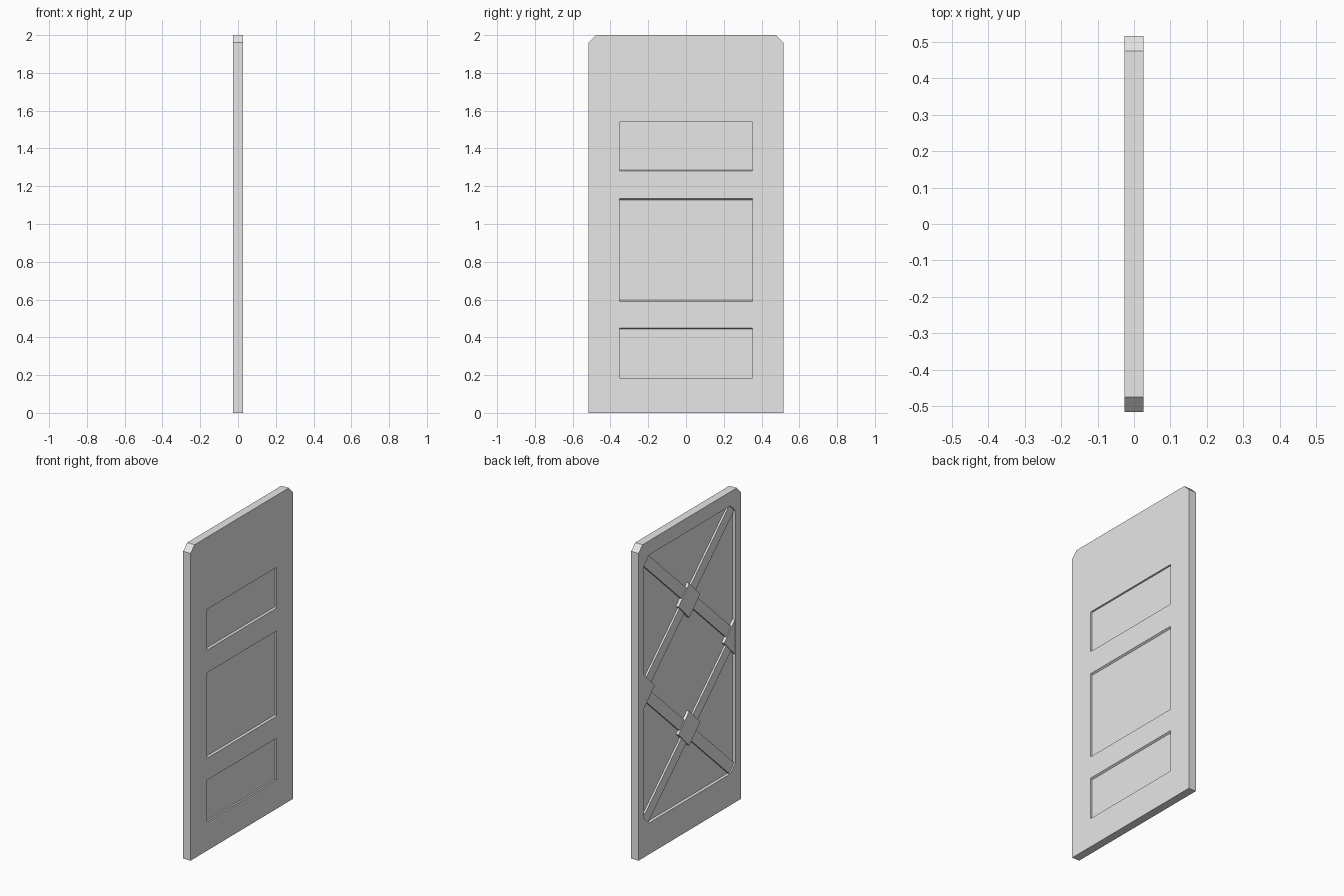
import bpy
import bmesh

cube = bpy.data.objects.get("Cube")
if cube:
    bpy.data.objects.remove(cube, do_unlink=True)

grey = bpy.data.materials.new("light_grey")
grey.use_nodes = True
grey.diffuse_color = (0.8, 0.8, 0.8, 1)
grey.node_tree.nodes["Principled BSDF"].inputs["Base Color"].default_value = (0.8, 0.8, 0.8, 1)


def prism(name, base, offset, material=grey):
    """Closed prism: a polygon swept along an offset vector."""
    bm = bmesh.new()
    face = bm.faces.new([bm.verts.new(p) for p in base])
    swept = bmesh.ops.extrude_face_region(bm, geom=[face])["geom"]
    moved = [g for g in swept if isinstance(g, bmesh.types.BMVert)]
    bmesh.ops.translate(bm, verts=moved, vec=offset)
    bmesh.ops.recalc_face_normals(bm, faces=bm.faces)
    mesh = bpy.data.meshes.new(name)
    bm.to_mesh(mesh)
    bm.free()
    obj = bpy.data.objects.new(name, mesh)
    bpy.context.collection.objects.link(obj)
    if material:
        mesh.materials.append(material)
    return obj


def slab(name, outline, x0, x1, material=grey):
    return prism(name, [(x0, y, z) for y, z in outline], (x1 - x0, 0, 0), material)


def cut(target, cutter):
    mod = target.modifiers.new("cut", "BOOLEAN")
    mod.operation = "DIFFERENCE"
    mod.solver = "EXACT"
    mod.object = cutter
    bpy.context.view_layer.update()
    graph = bpy.context.evaluated_depsgraph_get()
    mesh = bpy.data.meshes.new_from_object(target.evaluated_get(graph))
    target.modifiers.clear()
    target.data = mesh
    bpy.data.objects.remove(cutter, do_unlink=True)


T = 0.026              # half thickness
W = 0.515              # half width
PANEL_W = 0.352        # half width of the outer panels
PANEL_FLOOR = 0.015
RW, RH, MID, CH = 0.46, 0.855, 1.055, 0.05   # inner recess: half sizes, centre, chamfer
FLOOR = -0.006         # inner recess floor

# Door leaf with clipped top corners
door = slab("door_leaf", [(-W, 0), (W, 0), (W, 1.96), (W - 0.04, 2),
                          (0.04 - W, 2), (-W, 1.96)], -T, T)

# Three sunken panels on the outer face, sloped where they meet the cross rails
depth = T - PANEL_FLOOR
for low, high, slope_low, slope_high in ((0.185, 0.45, 0, 1), (0.59, 1.135, 1, 1), (1.28, 1.54, 1, 0)):
    a, b = slope_low * 0.007, slope_high * 0.007
    profile = [(PANEL_FLOOR, low + a), (PANEL_FLOOR, high - b),
               (T + depth, high + b), (T + depth, low - a)]
    cut(door, prism("panel_cutter", [(x, -PANEL_W, z) for x, z in profile],
                    (0, 2 * PANEL_W, 0), None))

# Chamfered recess on the inner face
recess = []
for sy, sz, flip in ((1, 1, 0), (-1, 1, 1), (-1, -1, 0), (1, -1, 1)):
    corner = [(sy * RW, MID + sz * (RH - CH)), (sy * (RW - CH), MID + sz * RH)]
    recess += corner[::-1] if flip else corner
cut(door, slab("recess_cutter", recess, -T - 0.05, FLOOR, None))

# Diagonal braces: two crosses, one above the other
slope = (RH - CH / 2) / (2 * RW - CH / 2)
for label, sz in (("upper", 1), ("lower", -1)):
    for side, sy in (("left", 1), ("right", -1)):
        y0, z0 = RW - CH, RH           # ends of the corner chamfer
        y1, z1 = RW, RH - CH
        shape = [(y0, z0), (y1, z1),
                 (-RW, z1 - slope * (y1 + RW)), (-RW, z0 - slope * (y0 + RW))]
        top = FLOOR - (0.012 if sy > 0 else 0.0118)
        slab(f"{label}_{side}_brace", [(sy * y, MID + sz * z) for y, z in shape],
             top, FLOOR + 0.001)

# Diamond plates over the crossings, half diamonds at the sides
P = 0.11
PLATE = FLOOR - 0.018
for label, sz in (("upper", 1), ("lower", -1)):
    zc = MID + sz * 0.408
    slab(f"{label}_cross_plate", [(P, zc), (0, zc + P), (-P, zc), (0, zc - P)],
         PLATE, FLOOR + 0.001)
for label, sy in (("left", 1), ("right", -1)):
    slab(f"{label}_side_plate", [(sy * RW, MID + P), (sy * (RW - P), MID), (sy * RW, MID - P)],
         PLATE, FLOOR + 0.001)

# One flat colour on the finished leaf
door.data.materials.clear()
door.data.materials.append(grey)
